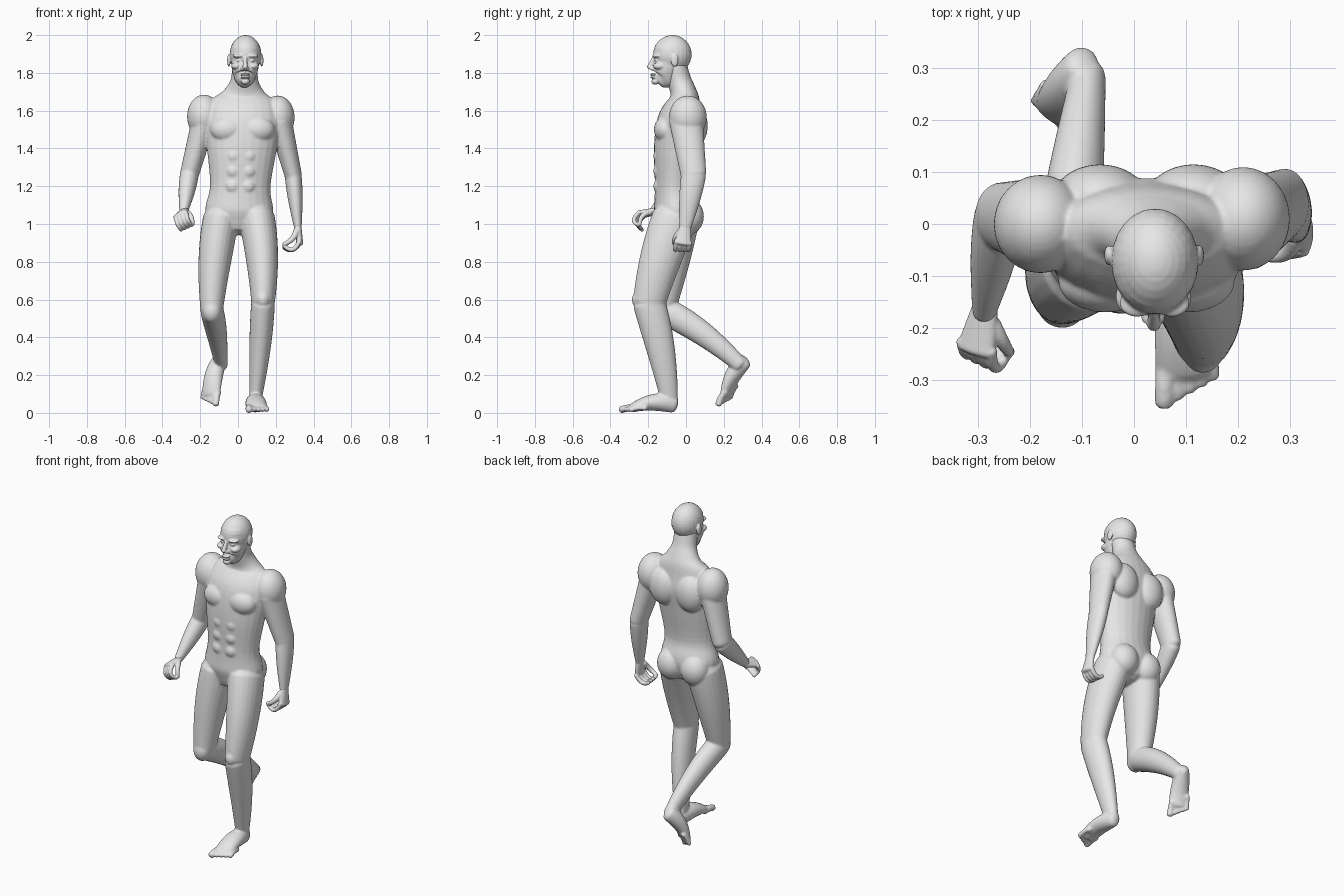
import bpy, bmesh, math
from mathutils import Vector, Matrix

cube = bpy.data.objects.get("Cube")
if cube:
    bpy.data.objects.remove(cube, do_unlink=True)

skin = bpy.data.materials.new("plain_grey")
skin.use_nodes = True
grey = (0.8, 0.8, 0.8, 1)
skin.diffuse_color = grey
skin.node_tree.nodes["Principled BSDF"].inputs["Base Color"].default_value = grey


def axis(z):
    """The body's middle line leans slightly to its left with height."""
    return 0.04 * (z - 0.9)


def loft(bm, stations, matrix=Matrix(), sides=24, dome=0.6):
    """Closed tube through stations of (point, half width, half depth), with domed ends."""
    points = [Vector(station[0]) for station in stations]
    last = len(points) - 1
    sections = []
    for i, (point, width, depth) in enumerate(stations):
        tangent = (points[min(i + 1, last)] - points[max(i - 1, 0)]).normalized()
        sections.append((points[i], tangent, width, depth))

    def cap(section, sign):
        point, tangent, width, depth = section
        reach = sign * dome * min(width, depth)
        return [(point + tangent * reach * math.sin(q), tangent, width * math.cos(q), depth * math.cos(q))
                for q in (0.5, 1, 1.4)]

    sections = cap(sections[0], -1)[::-1] + sections + cap(sections[-1], 1)
    rings = []
    for point, tangent, width, depth in sections:
        across = Vector((1, 0, 0))
        across = (across - tangent * across.dot(tangent)).normalized()
        through = tangent.cross(across)
        ring = []
        for k in range(sides):
            angle = math.tau * k / sides
            offset = across * width * math.cos(angle) + through * depth * math.sin(angle)
            ring.append(bm.verts.new(matrix @ (point + offset)))
        rings.append(ring)
    for lower, upper in zip(rings, rings[1:]):
        for k in range(sides):
            bm.faces.new((lower[k - 1], lower[k], upper[k], upper[k - 1]))
    bm.faces.new(rings[0][::-1])
    bm.faces.new(rings[-1])


def limb(bm, start, end, widths, depths, bulge=0, bow=(0, 0, 0), matrix=Matrix(), steps=14):
    """Tapered, swelling and bowed tube between two joints."""
    start, end, bow = Vector(start), Vector(end), Vector(bow)
    stations = []
    for i in range(steps + 1):
        t = i / steps
        arch = 4 * t * (1 - t)
        swell = bulge * math.sin(math.pi * t ** 0.8)
        width = widths[0] + (widths[1] - widths[0]) * t + swell
        depth = depths[0] + (depths[1] - depths[0]) * t + swell
        stations.append((start.lerp(end, t) + bow * arch, width, depth))
    loft(bm, stations, matrix)


def column(bm, rows, steps=5):
    """Upright smooth form on the middle line from rows of (z, y, half width, half depth)."""
    stations = []
    for i in range(len(rows) - 1):
        quad = (rows[max(i - 1, 0)], rows[i], rows[i + 1], rows[min(i + 2, len(rows) - 1)])
        for t in [s / steps for s in range(steps)]:
            z, y, width, depth = [
                b + 0.5 * t * (c - a + t * (2 * a - 5 * b + 4 * c - d + t * (3 * (b - c) + d - a)))
                for a, b, c, d in zip(*quad)]
            stations.append(((axis(z), y, z), width, depth))
    z, y, width, depth = rows[-1]
    stations.append(((axis(z), y, z), width, depth))
    loft(bm, stations)


def ball(bm, centre, radii):
    matrix = Matrix.Translation(centre) @ Matrix.Diagonal((*radii, 1))
    bmesh.ops.create_uvsphere(bm, u_segments=24, v_segments=16, radius=1, matrix=matrix)


def pair(bm, offset, y, z, radii):
    for side in (-1, 1):
        ball(bm, (axis(z) + side * offset, y, z), radii)


def frame(origin, across, along, up, scale):
    turn = Matrix((across, along, up)).transposed().to_4x4()
    return Matrix.Translation(origin) @ turn @ Matrix.Scale(scale, 4)


def perpendicular(vector, direction):
    vector = Vector(vector)
    return (vector - direction * vector.dot(direction)).normalized()


def finish(bm, name, voxel, smooth):
    """Fuse the overlapping volumes into one smooth skin."""
    bmesh.ops.recalc_face_normals(bm, faces=bm.faces)
    mesh = bpy.data.meshes.new(name)
    bm.to_mesh(mesh)
    bm.free()
    mesh.materials.append(skin)
    obj = bpy.data.objects.new(name, mesh)
    bpy.context.collection.objects.link(obj)
    fuse = obj.modifiers.new("fuse", 'REMESH')
    fuse.mode, fuse.voxel_size, fuse.use_smooth_shade = 'VOXEL', voxel, True
    soften = obj.modifiers.new("soften", 'SMOOTH')
    soften.factor, soften.iterations = 0.5, smooth
    bpy.context.view_layer.objects.active = obj
    obj.select_set(True)
    for modifier in ("fuse", "soften"):
        bpy.ops.object.modifier_apply(modifier=modifier)
    obj.select_set(False)


def foot(bm, heel, forward, outward, scale):
    forward = Vector(forward).normalized()
    outward = perpendicular(outward, forward)
    up = outward.cross(forward)
    if up.z < 0:
        up.negate()
    matrix = frame(heel, outward, forward, up, scale)
    # Heel, instep and ball of the foot
    limb(bm, (0, 0.03, 0.045), (0, 0.25, 0.026), (0.034, 0.056), (0.045, 0.024), 0.01, (0, 0, 0.02), matrix)
    # Toes, big one first
    for i in range(5):
        radius = 0.013 if i else 0.019
        x = 0.023 * i - (0.037 if i else 0.041)
        tip = 0.31 - 0.012 * i
        limb(bm, (x * 0.9, tip - 0.08, 0.024), (x, tip, 0.016), (radius, radius), (radius, radius),
             bow=(0, 0, 0.006), matrix=matrix)


def hand(name, wrist, direction, palm, mirror, scale):
    bm = bmesh.new()
    direction = Vector(direction).normalized()
    palm = perpendicular(palm, direction)
    matrix = frame(wrist, direction.cross(palm) * mirror, direction, palm, scale)
    limb(bm, (0, -0.02, 0), (0, 0.085, 0), (0.028, 0.045), (0.02, 0.018), matrix=matrix)
    # Curled fingers
    for i in range(4):
        x = 0.035 - 0.0235 * i
        limb(bm, (x, 0.075, 0), (x, 0.09, 0.085), (0.013, 0.011), (0.013, 0.011),
             bow=(0, 0.035 - 0.003 * i, 0), matrix=matrix)
    # Thumb
    limb(bm, (0.02, 0.02, 0.01), (0.04, 0.085, 0.085), (0.018, 0.011), (0.018, 0.011),
         bow=(0.015, 0.01, -0.01), matrix=matrix)
    finish(bm, name, 0.004, 2)


# Torso and neck
body = bmesh.new()
column(body, [(1, -0.05, 0.16, 0.1), (1.08, -0.05, 0.18, 0.12), (1.2, -0.06, 0.16, 0.105),
              (1.4, -0.05, 0.185, 0.12), (1.55, -0.03, 0.2, 0.12), (1.65, -0.01, 0.17, 0.085),
              (1.7, -0.015, 0.11, 0.07), (1.76, -0.035, 0.074, 0.063), (1.84, -0.055, 0.068, 0.06)])
pair(body, 0.08, -0.11, 1.5, (0.09, 0.06, 0.07))      # chest
pair(body, 0.09, 0.05, 1.52, (0.09, 0.065, 0.11))     # shoulder blades
pair(body, 0.08, 0.015, 1.04, (0.085, 0.08, 0.095))   # buttocks
for z in (1.2, 1.28, 1.36):                           # stomach
    pair(body, 0.04, -0.137, z, (0.042, 0.036, 0.042))

# Shoulders
ball(body, (0.21, 0.01, 1.565), (0.09, 0.1, 0.115))
ball(body, (-0.18, 0, 1.57), (0.09, 0.095, 0.115))

# Left arm, hanging
left_elbow, left_wrist = (0.292, 0.04, 1.26), (0.317, -0.004, 0.98)
limb(body, (0.22, 0, 1.55), left_elbow, (0.065, 0.046), (0.09, 0.068))
limb(body, left_elbow, left_wrist, (0.044, 0.02), (0.066, 0.032), 0.006)

# Right arm, swinging forward
right_elbow, right_wrist = (-0.258, 0.015, 1.26), (-0.288, -0.17, 1.066)
limb(body, (-0.18, 0, 1.55), right_elbow, (0.065, 0.05), (0.09, 0.065))
limb(body, right_elbow, right_wrist, (0.049, 0.023), (0.06, 0.026), 0.006)

# Left leg, standing
left_knee, left_ankle = (0.132, -0.195, 0.58), (0.093, -0.09, 0.08)
limb(body, (0.1, -0.06, 1.03), left_knee, (0.095, 0.062), (0.12, 0.087), 0.006, (0.012, -0.01, 0))
limb(body, left_knee, left_ankle, (0.062, 0.034), (0.086, 0.048), 0.008, (0.003, 0.01, 0))
ball(body, (0.132, -0.24, 0.6), (0.04, 0.047, 0.05))
foot(body, (0.09, -0.033, 0), (0.03, -1, 0), (1, 0, 0), 1)

# Right leg, trailing
right_knee, right_ankle = (-0.139, -0.125, 0.545), (-0.088, 0.285, 0.255)
limb(body, (-0.09, -0.05, 1.03), right_knee, (0.095, 0.06), (0.12, 0.07), 0.008, (-0.01, 0, 0))
limb(body, right_knee, right_ankle, (0.06, 0.034), (0.072, 0.042), 0.008, (0, 0, 0.025))
ball(body, (-0.138, -0.15, 0.54), (0.05, 0.05, 0.065))
foot(body, (-0.078, 0.355, 0.272), (-0.07, -0.16, -0.245), (-0.75, 0.6, 0.25), 0.94)
finish(body, "body", 0.006, 6)

hand("left_hand", left_wrist, (0.12, -0.15, -1), (-1, 0, 0), -1, 1)
hand("right_hand", right_wrist, (-0.2, -0.9, -0.2), (0.45, 0.1, -0.9), 1, 0.9)

# Head: skull, jaw and features
head = bmesh.new()
ball(head, (axis(1.9), -0.072, 1.898), (0.084, 0.102, 0.102))
column(head, [(1.93, -0.09, 0.076, 0.08), (1.87, -0.09, 0.075, 0.076), (1.82, -0.1, 0.07, 0.076),
              (1.78, -0.11, 0.058, 0.07), (1.76, -0.13, 0.04, 0.048)])
middle = axis(1.85)
limb(head, (middle, -0.168, 1.88), (middle, -0.193, 1.828), (0.009, 0.014), (0.012, 0.015))
pair(head, 0.013, -0.18, 1.822, (0.01, 0.012, 0.009))   # nostrils
pair(head, 0.034, -0.152, 1.89, (0.034, 0.027, 0.011))  # brows
pair(head, 0.033, -0.151, 1.866, (0.016, 0.016, 0.01))  # eyes
pair(head, 0.046, -0.14, 1.836, (0.027, 0.034, 0.02))   # cheeks
pair(head, 0.087, -0.06, 1.866, (0.009, 0.02, 0.034))   # ears
for z in (1.791, 1.777):                                # lips
    ball(head, (middle, -0.172, z), (0.026, 0.018, 0.007))
ball(head, (middle, -0.163, 1.755), (0.024, 0.02, 0.018))
finish(head, "head", 0.004, 3)
